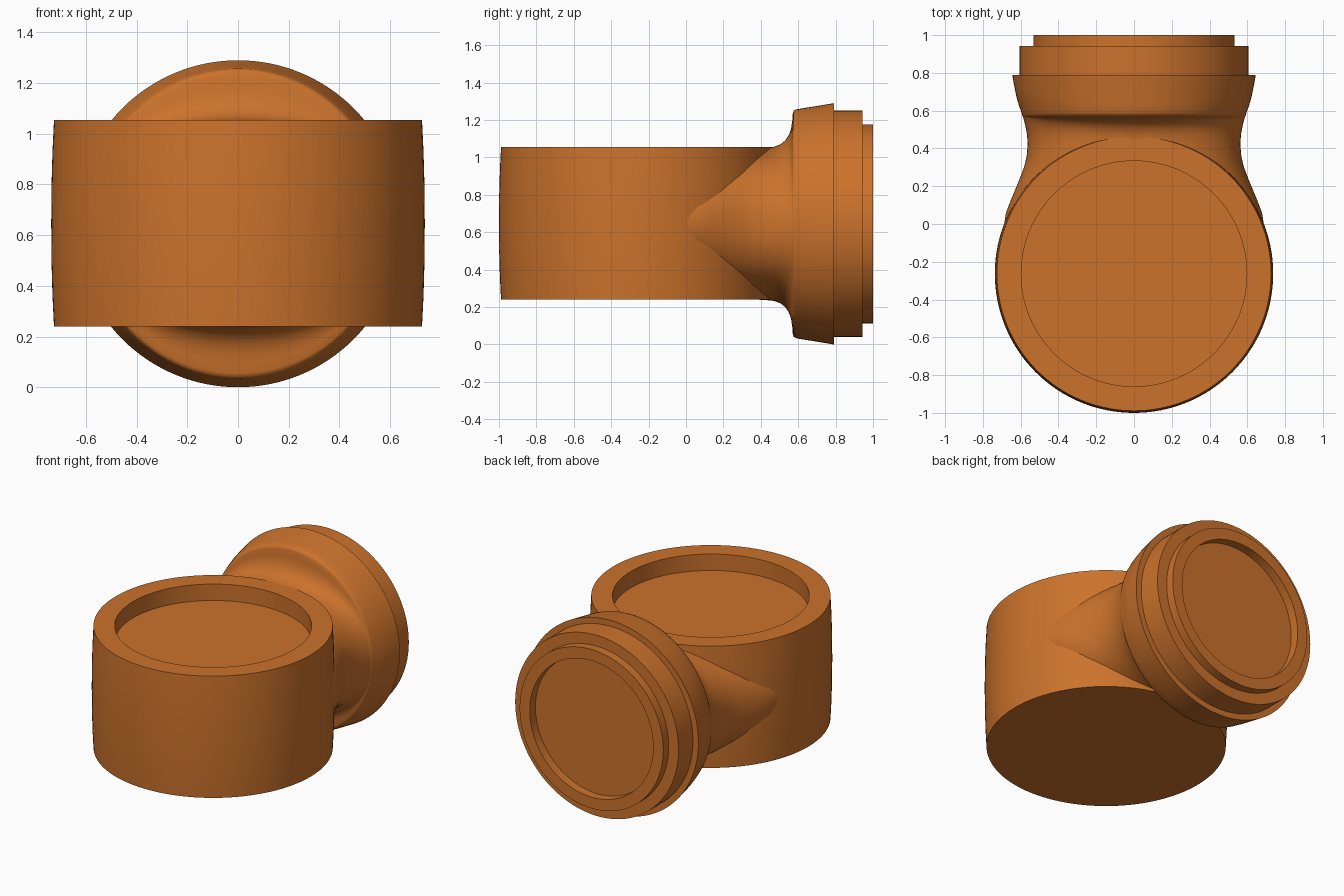
import bpy, bmesh
from math import cos, sin, pi, radians
from mathutils import Matrix

if "Cube" in bpy.data.objects:
    bpy.data.objects.remove(bpy.data.objects["Cube"])

N = 128
BODY_Y, AXIS_Z = -0.263, 0.645

mat = bpy.data.materials.new("orange_plastic")
mat.diffuse_color = (0.60, 0.17, 0.025, 1)
mat.use_nodes = True
mat.node_tree.nodes["Principled BSDF"].inputs["Base Color"].default_value = mat.diffuse_color


def loft(name, rings, smooth=35):
    """Skin a list of closed rings and cap both ends."""
    bm = bmesh.new()
    loops = [[bm.verts.new(p) for p in ring] for ring in rings]
    for a, b in zip(loops, loops[1:]):
        for i in range(N):
            j = (i + 1) % N
            bm.faces.new((a[i], a[j], b[j], b[i]))
    bm.faces.new(loops[0][::-1])
    bm.faces.new(loops[-1])
    bmesh.ops.recalc_face_normals(bm, faces=bm.faces)
    me = bpy.data.meshes.new(name)
    bm.to_mesh(me)
    bm.free()
    ob = bpy.data.objects.new(name, me)
    bpy.context.collection.objects.link(ob)
    me.materials.append(mat)
    bpy.ops.object.select_all(action='DESELECT')
    ob.select_set(True)
    bpy.context.view_layer.objects.active = ob
    bpy.ops.object.shade_smooth_by_angle(angle=radians(smooth))
    return ob


def lathe(name, profile, matrix):
    """Revolve (radius, height) points about the local z axis."""
    ob = loft(name, [[(r * cos(2 * pi * i / N), r * sin(2 * pi * i / N), h)
                      for i in range(N)] for r, h in profile])
    ob.data.transform(matrix)
    return ob


def section(y, a, b, n):
    """Rounded cross-section across the neck, n = 2 is an ellipse."""
    ring = []
    for i in range(N):
        c, s = cos(2 * pi * i / N), sin(2 * pi * i / N)
        k = (abs(c) ** n + abs(s) ** n) ** (-1 / n)
        ring.append((a * c * k, y, AXIS_Z + b * s * k))
    return ring


upright = Matrix.Translation((0, BODY_Y, 0))
backward = Matrix.Translation((0, 0, AXIS_Z)) @ Matrix.Rotation(-pi / 2, 4, 'X')

# Slightly barrelled main body with a round recess in the top
lathe("main_body", [(0.726, 0.24), (0.732, 0.36), (0.736, 0.5), (0.737, 0.645),
                    (0.736, 0.79), (0.732, 0.93), (0.726, 1.055),
                    (0.597, 1.055), (0.597, 0.945)], upright)

# Neck blending from the body out into the tapered flange
neck = loft("neck_and_flange", [section(*s) for s in [
    (-0.02, 0.690, 0.34, 2.0), (0.06, 0.678, 0.37, 2.1), (0.14, 0.647, 0.39, 2.2),
    (0.22, 0.613, 0.40, 2.3), (0.30, 0.582, 0.405, 2.3), (0.36, 0.568, 0.407, 2.3),
    (0.42, 0.563, 0.407, 2.3), (0.47, 0.566, 0.412, 2.25), (0.505, 0.572, 0.425, 2.2),
    (0.53, 0.578, 0.445, 2.15), (0.55, 0.583, 0.475, 2.1), (0.562, 0.586, 0.51, 2.05),
    (0.568, 0.588, 0.55, 2), (0.571, 0.590, 0.59, 2), (0.576, 0.592, 0.605, 2),
    (0.59, 0.596, 0.612, 2), (0.63, 0.610, 0.619, 2), (0.67, 0.622, 0.625, 2),
    (0.73, 0.634, 0.635, 2), (0.79, 0.645, 0.645, 2)]], 50)

# Hidden cutter keeps the neck out of the body's recess
cutter = lathe("recess_cutter", [(0.66, 0.0), (0.66, 1.3)], upright)
cutter.hide_render = True
cutter.hide_set(True)
cut = neck.modifiers.new("clear_recess", 'BOOLEAN')
cut.operation = 'DIFFERENCE'
cut.solver = 'EXACT'
cut.object = cutter

# Stepped end rings with a shallow recess facing backward
lathe("end_rings", [(0.605, 0.74), (0.605, 0.943), (0.532, 0.943), (0.532, 1.0),
                    (0.457, 1.0), (0.457, 0.94)], backward)
